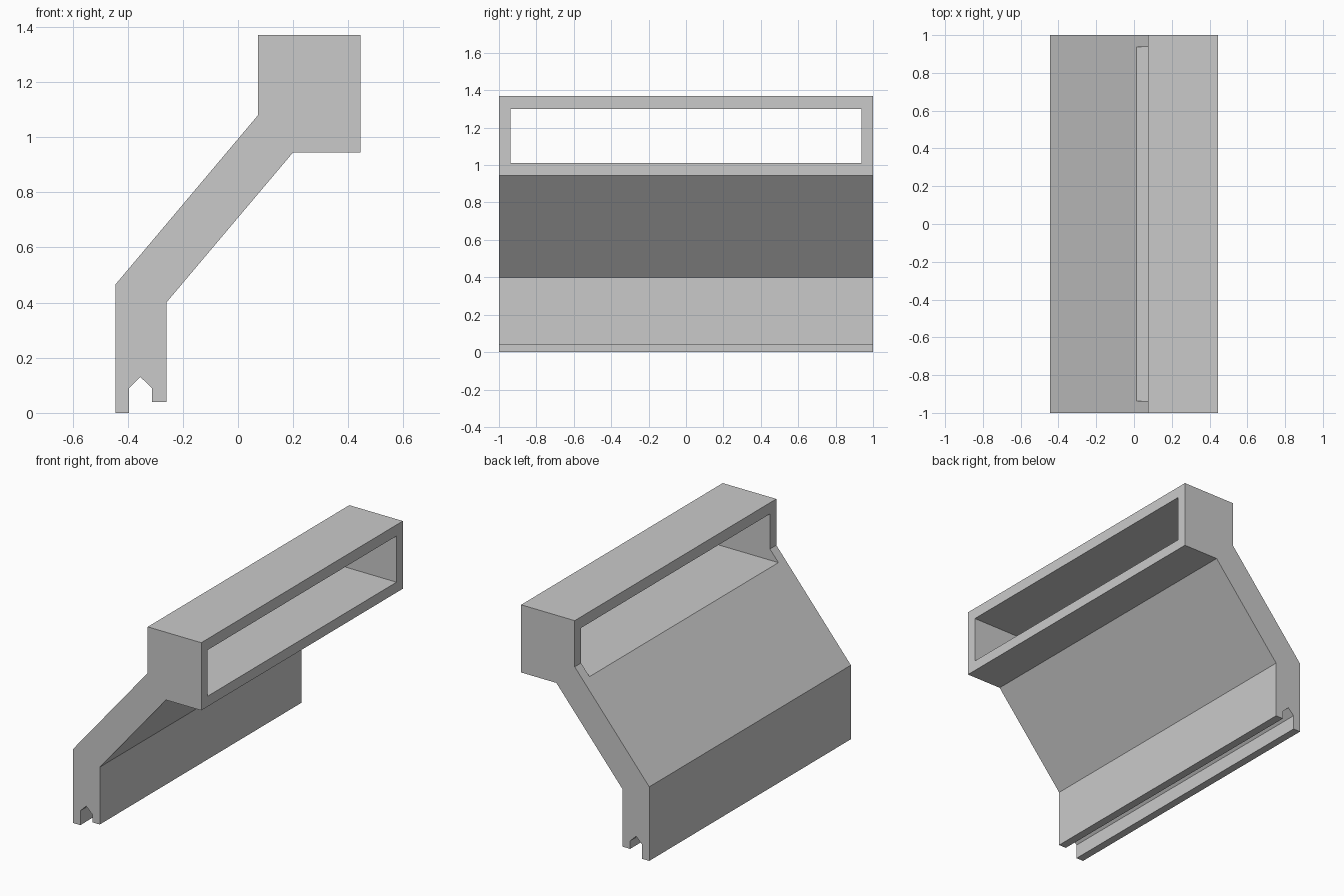
import bpy
import bmesh

if "Cube" in bpy.data.objects:
    bpy.data.objects.remove(bpy.data.objects["Cube"])

grey = bpy.data.materials.new("light_grey")
grey.use_nodes = True
colour = (0.59, 0.59, 0.59, 1)
grey.diffuse_color = colour
grey.node_tree.nodes["Principled BSDF"].inputs["Base Color"].default_value = colour


def extrude_profile(name, points, half_width):
    """Extrude an x-z outline along y into a solid."""
    bm = bmesh.new()
    face = bm.faces.new([bm.verts.new((x, -half_width, z)) for x, z in points])
    new = bmesh.ops.extrude_face_region(bm, geom=[face])["geom"]
    verts = [v for v in new if isinstance(v, bmesh.types.BMVert)]
    bmesh.ops.translate(bm, verts=verts, vec=(0, 2 * half_width, 0))
    bmesh.ops.recalc_face_normals(bm, faces=bm.faces)
    mesh = bpy.data.meshes.new(name)
    bm.to_mesh(mesh)
    bm.free()
    mesh.materials.append(grey)
    obj = bpy.data.objects.new(name, mesh)
    bpy.context.collection.objects.link(obj)
    return obj


# Notched foot, upright leg, sloping arm and square head in one outline
outline = [
    (-0.445, 0), (-0.395, 0), (-0.395, 0.09), (-0.354, 0.13),
    (-0.312, 0.09), (-0.312, 0.04), (-0.26, 0.04), (-0.26, 0.4),
    (0.2, 0.945), (0.445, 0.945), (0.445, 1.37), (0.073, 1.37),
    (0.073, 1.08), (-0.445, 0.465),
]
bracket = extrude_profile("bracket", outline, 1)

# Rectangular window right through the head
window = [(-0.3, 1.01), (0.7, 1.01), (0.7, 1.3), (-0.3, 1.3)]
cutter = extrude_profile("window_cutter", window, 0.937)
cutter.hide_render = True
cutter.display_type = 'WIRE'

cut = bracket.modifiers.new("window", 'BOOLEAN')
cut.operation = 'DIFFERENCE'
cut.solver = 'EXACT'
cut.object = cutter

# Bake the cut and drop the helper
depsgraph = bpy.context.evaluated_depsgraph_get()
baked = bpy.data.meshes.new_from_object(bracket.evaluated_get(depsgraph))
bracket.modifiers.clear()
bracket.data = baked
bpy.data.objects.remove(cutter)
